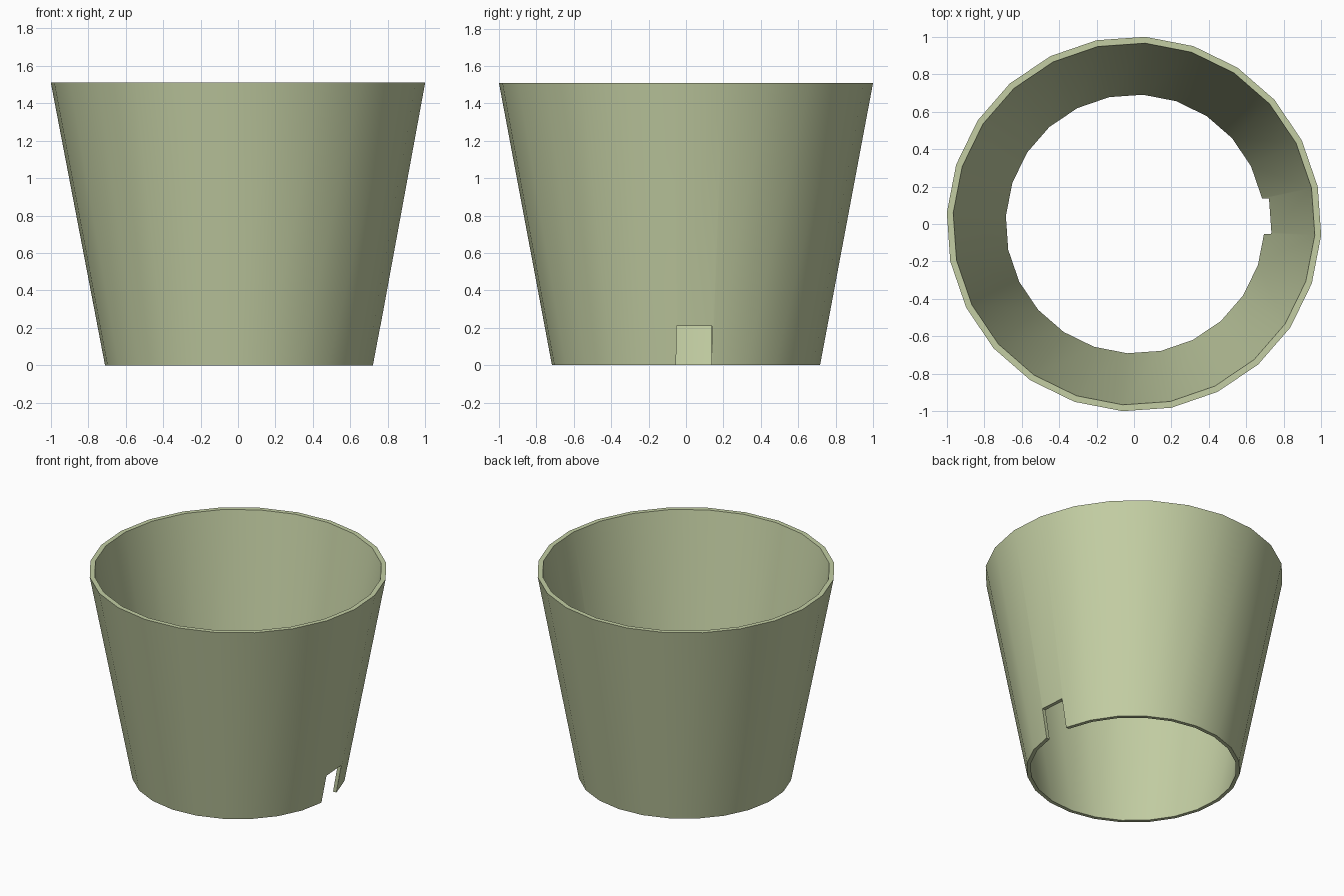
import bpy
import bmesh
from math import cos, sin, radians
from mathutils import Matrix

default = bpy.data.objects.get("Cube")
if default:
    bpy.data.objects.remove(default, do_unlink=True)

SIDES = 24
TURN = radians(-3.5)
HEIGHT = 1.51

# Single pale green colour
green = bpy.data.materials.new("pale_green")
green.use_nodes = True
colour = (0.546, 0.617, 0.366, 1.0)
green.diffuse_color = colour
green.node_tree.nodes["Principled BSDF"].inputs["Base Color"].default_value = colour


def make_object(name, bm):
    bmesh.ops.recalc_face_normals(bm, faces=bm.faces)
    mesh = bpy.data.meshes.new(name)
    bm.to_mesh(mesh)
    bm.free()
    mesh.materials.append(green)
    obj = bpy.data.objects.new(name, mesh)
    bpy.context.collection.objects.link(obj)
    return obj


# Tapered wall, open at both ends: radius, height, sideways shift
profile = [(0.718, 0.0, 0.006), (1.002, HEIGHT, 0.0),
           (0.968, HEIGHT, 0.0), (0.692, 0.0, 0.006)]
bm = bmesh.new()
rings = []
for radius, z, shift in profile:
    rings.append([bm.verts.new((shift + radius * cos(TURN + radians(360 / SIDES) * i),
                                radius * sin(TURN + radians(360 / SIDES) * i), z))
                  for i in range(SIDES)])
for a, b in zip(rings, rings[1:] + rings[:1]):
    for i in range(SIDES):
        j = (i + 1) % SIDES
        bm.faces.new((a[i], a[j], b[j], b[i]))
pot = make_object("pot_wall", bm)

# Notch cut through the bottom edge on the left side
bm = bmesh.new()
bmesh.ops.create_cube(bm, size=1.0)
bm.transform(Matrix.Translation((0.73, 0.043, 0.055))
             @ Matrix.Rotation(radians(4), 4, 'Z')
             @ Matrix.Diagonal((0.4, 0.19, 0.31, 1.0)))
cutter = make_object("notch_cutter", bm)
cutter.hide_render = True

notch = pot.modifiers.new("notch", 'BOOLEAN')
notch.operation = 'DIFFERENCE'
notch.solver = 'EXACT'
notch.object = cutter

bpy.ops.object.select_all(action='DESELECT')
bpy.context.view_layer.objects.active = pot
pot.select_set(True)
bpy.ops.object.modifier_apply(modifier=notch.name)
bpy.data.objects.remove(cutter, do_unlink=True)

# Smooth walls with sharp rims
bpy.ops.object.shade_smooth_by_angle(angle=radians(30))
